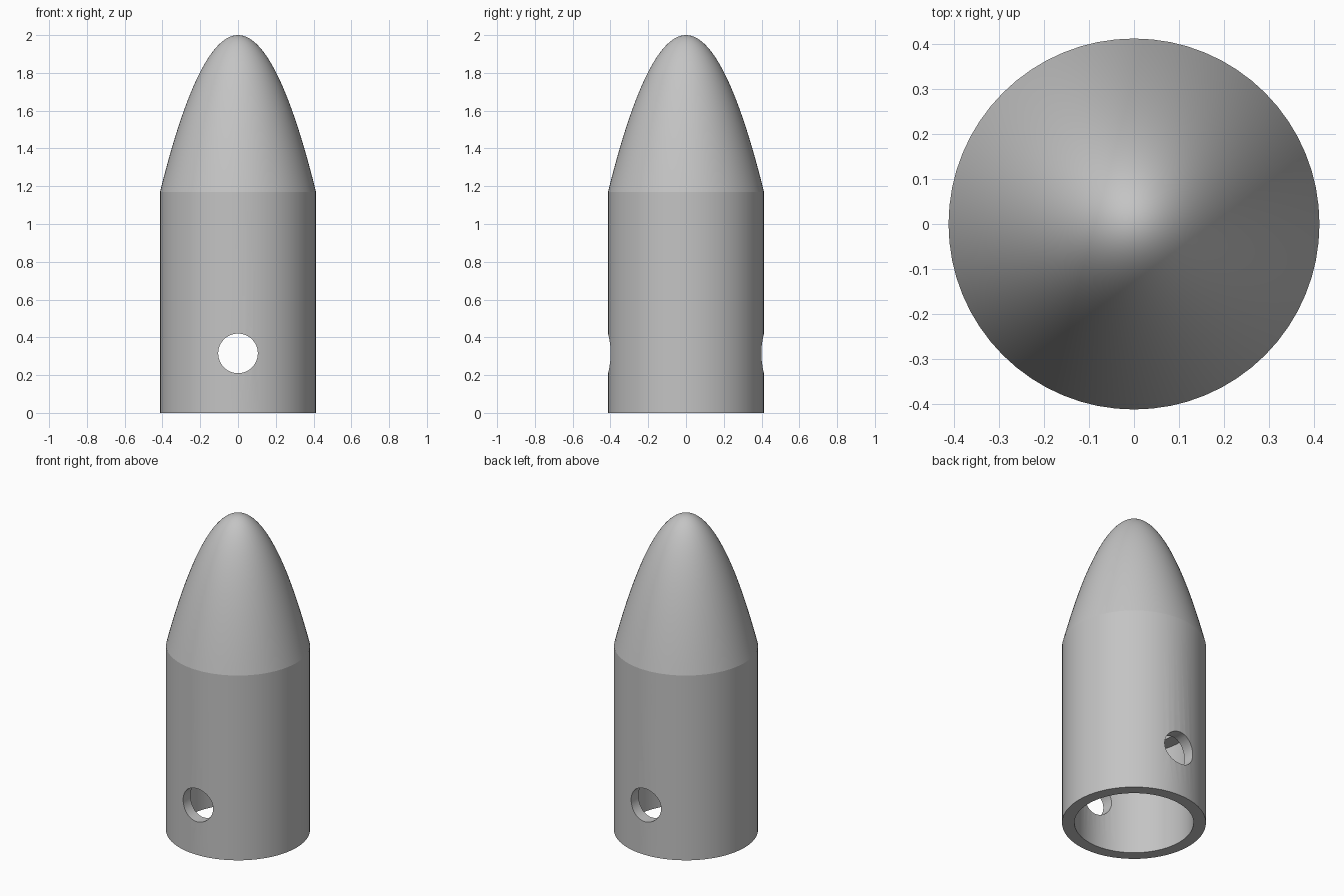
import bpy, bmesh, math

cube = bpy.data.objects.get("Cube")
if cube:
    bpy.data.objects.remove(cube, do_unlink=True)

SEGMENTS = 64
RADIUS, SHOULDER, HEIGHT = 0.413, 1.17, 2.0
SOCKET, LEDGE = 0.342, 0.66       # wide socket and its depth
BORE, BORE_TOP = 0.26, 1.17       # narrower bore above the ledge
HOLE, HOLE_Z = 0.105, 0.315

grey = bpy.data.materials.new("light_grey")
grey.use_nodes = True
colour = (0.55, 0.55, 0.55, 1)
grey.diffuse_color = colour
grey.node_tree.nodes["Principled BSDF"].inputs["Base Color"].default_value = colour


def lathe(name, profile):
    """Turn a radius/height profile around the z axis."""
    bm = bmesh.new()
    verts = [bm.verts.new((r, 0, z)) for r, z in profile]
    edges = [bm.edges.new(pair) for pair in zip(verts, verts[1:])]
    bmesh.ops.spin(bm, geom=verts + edges, cent=(0, 0, 0), axis=(0, 0, 1),
                   angle=math.tau, steps=SEGMENTS, use_duplicate=False)
    bmesh.ops.remove_doubles(bm, verts=bm.verts, dist=1e-5)
    bmesh.ops.recalc_face_normals(bm, faces=bm.faces)
    mesh = bpy.data.meshes.new(name)
    bm.to_mesh(mesh)
    bm.free()
    obj = bpy.data.objects.new(name, mesh)
    bpy.context.collection.objects.link(obj)
    mesh.materials.append(grey)
    return obj


# Parabolic nose, straight wall, stepped hollow inside
STEPS = 28
nose = [(RADIUS * i / STEPS, HEIGHT - (HEIGHT - SHOULDER) * (i / STEPS) ** 2)
        for i in range(STEPS + 1)]
wall = [(RADIUS, 0), (SOCKET, 0), (SOCKET, LEDGE), (BORE, LEDGE),
        (BORE, BORE_TOP), (0, BORE_TOP)]
body = lathe("pointed_body", nose + wall)

# Cross hole through front and back
bpy.ops.mesh.primitive_cylinder_add(vertices=48, radius=HOLE, depth=2,
                                    location=(0, 0, HOLE_Z),
                                    rotation=(math.pi / 2, 0, 0))
cutter = bpy.context.object
cutter.name = "hole_cutter"
cutter.hide_render = True
cutter.data.materials.append(grey)

cut = body.modifiers.new("cross_hole", 'BOOLEAN')
cut.operation = 'DIFFERENCE'
cut.solver = 'EXACT'
cut.object = cutter

bpy.ops.object.select_all(action='DESELECT')
body.select_set(True)
bpy.context.view_layer.objects.active = body
bpy.ops.object.modifier_apply(modifier=cut.name)
bpy.data.objects.remove(cutter, do_unlink=True)

# Smooth skin with crisp rims and shoulder
bpy.ops.object.shade_smooth_by_angle(angle=math.radians(12))
